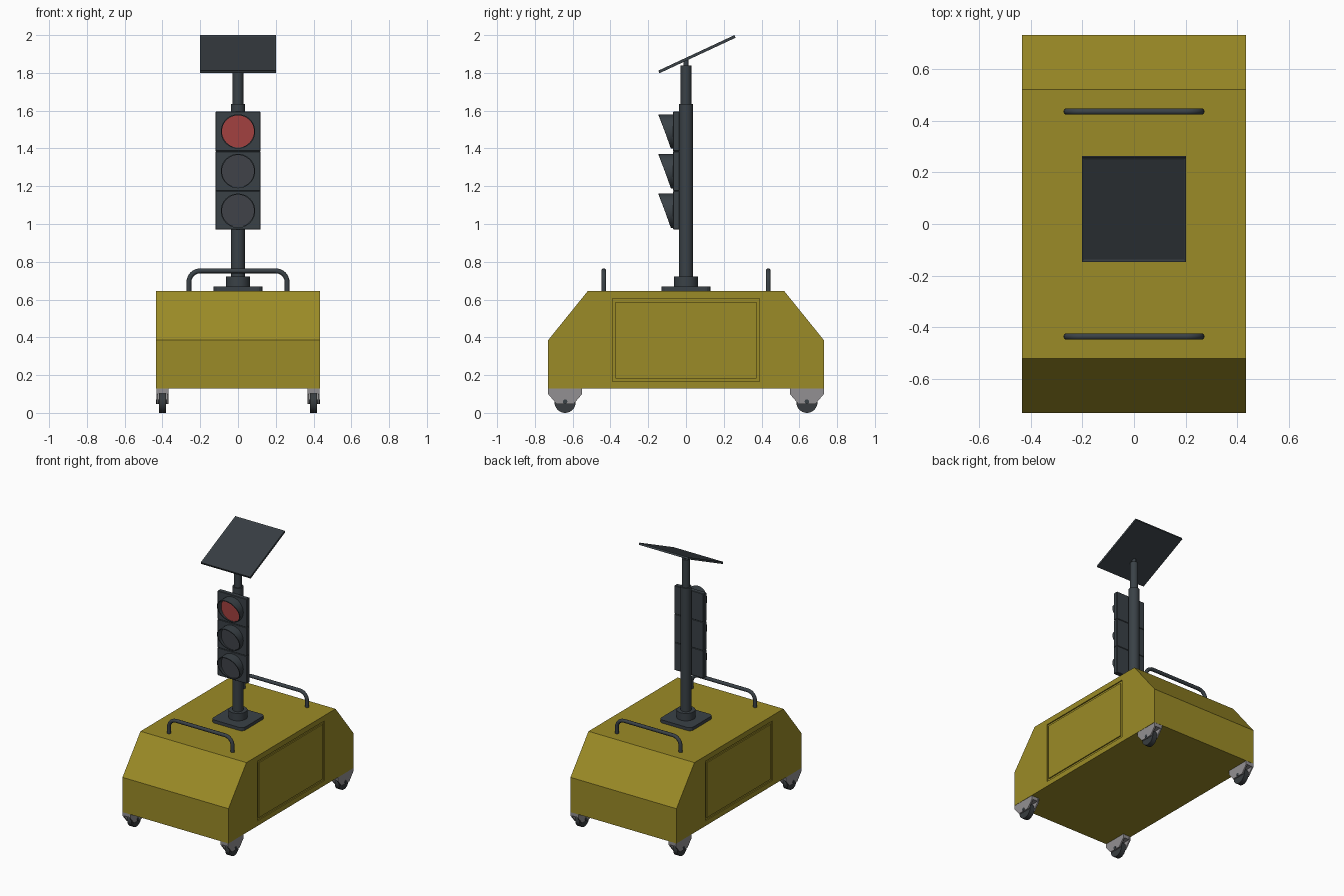
import bpy, bmesh, math
from mathutils import Matrix

if "Cube" in bpy.data.objects:
    bpy.data.objects.remove(bpy.data.objects["Cube"])


def material(name, rgb):
    m = bpy.data.materials.new(name)
    m.diffuse_color = (*rgb, 1)
    m.use_nodes = True
    m.node_tree.nodes["Principled BSDF"].inputs["Base Color"].default_value = m.diffuse_color
    return m


YELLOW = material("olive yellow", (0.33, 0.26, 0.02))
DARK = material("dark slate", (0.042, 0.053, 0.062))
LENS = material("unlit lens", (0.050, 0.055, 0.065))
RED = material("red lens", (0.36, 0.052, 0.050))
STEEL = material("grey steel", (0.29, 0.28, 0.29))
RUBBER = material("wheel rubber", (0.040, 0.046, 0.050))
CELL = material("solar cell", (0.038, 0.046, 0.054))


def finish(name, bm, mat, smooth=False):
    bmesh.ops.recalc_face_normals(bm, faces=bm.faces)
    me = bpy.data.meshes.new(name)
    bm.to_mesh(me)
    bm.free()
    me.materials.append(mat)
    ob = bpy.data.objects.new(name, me)
    bpy.context.collection.objects.link(ob)
    if smooth:
        bpy.ops.object.select_all(action='DESELECT')
        ob.select_set(True)
        bpy.context.view_layer.objects.active = ob
        bpy.ops.object.shade_smooth_by_angle(angle=math.radians(35))
    return ob


def box(name, lo, hi, mat, bevel=0):
    bm = bmesh.new()
    bmesh.ops.create_cube(bm, size=1)
    for v in bm.verts:
        v.co = [(a + b) / 2 + c * (b - a) for a, b, c in zip(lo, hi, v.co)]
    if bevel:
        bmesh.ops.bevel(bm, geom=bm.edges[:], offset=bevel, segments=1, affect='EDGES')
    return finish(name, bm, mat)


def cylinder(name, centre, r, depth, mat, axis='Z', segments=32):
    bm = bmesh.new()
    rot = {'Z': Matrix(), 'X': Matrix.Rotation(math.pi / 2, 4, 'Y'),
           'Y': Matrix.Rotation(math.pi / 2, 4, 'X')}[axis]
    bmesh.ops.create_cone(bm, cap_ends=True, segments=segments, radius1=r, radius2=r,
                          depth=depth, matrix=Matrix.Translation(centre) @ rot)
    return finish(name, bm, mat, True)


def prism(name, profile, x0, x1, mat):
    """Extrude a (y, z) profile along x."""
    bm = bmesh.new()
    f = bm.faces.new([bm.verts.new((x0, y, z)) for y, z in profile])
    ext = bmesh.ops.extrude_face_region(bm, geom=[f])["geom"]
    bmesh.ops.translate(bm, vec=(x1 - x0, 0, 0),
                        verts=[g for g in ext if isinstance(g, bmesh.types.BMVert)])
    return finish(name, bm, mat)


def ring_solid(name, loops, mat, smooth=False):
    """Closed ring through four matching loops of points."""
    bm = bmesh.new()
    vs = [[bm.verts.new(p) for p in loop] for loop in loops]
    n = len(vs[0])
    for a in range(4):
        p, q = vs[a], vs[(a + 1) % 4]
        for i in range(n):
            j = (i + 1) % n
            bm.faces.new((p[i], p[j], q[j], q[i]))
    return finish(name, bm, mat, smooth)


# Trailer body with a grooved service door on each side
body = prism("trailer_body", [(-.73, .128), (.73, .128), (.73, .385), (.52, .645),
                              (-.52, .645), (-.73, .385)], -.433, .433, YELLOW)


def door_rect(x, inset):
    y, z0, z1 = .39 - inset, .165 + inset, .605 - inset
    return [(x, -y, z0), (x, y, z0), (x, y, z1), (x, -y, z1)]


for s in (-1, 1):
    cutter = ring_solid("door_groove_cutter", [door_rect(s * .425, 0), door_rect(s * .5, 0),
                        door_rect(s * .5, .017), door_rect(s * .425, .017)], YELLOW)
    cutter.hide_render = True
    cutter.hide_viewport = True
    mod = body.modifiers.new("door_groove", 'BOOLEAN')
    mod.operation = 'DIFFERENCE'
    mod.solver = 'EXACT'
    mod.object = cutter

# Casters
FORK = [(-.09, .128), (.09, .128), (.09, .10), (.045, .047), (-.045, .047), (-.09, .10)]
for sx in (-1, 1):
    for sy in (-1, 1):
        x, y = sx * .4, sy * .64
        box("caster_top", (x - .031, y - .088, .103), (x + .031, y + .088, .129), STEEL)
        for s in (-1, 1):
            prism("caster_fork", [(y + a, b) for a, b in FORK],
                  x + s * .021, x + s * .031, STEEL)
        cylinder("wheel", (x, y, .056), .056, .036, RUBBER, 'X')
        cylinder("axle", (x, y, .06), .012, .066, DARK, 'X', 12)

# Grab handles
for sy in (-1, 1):
    cu = bpy.data.curves.new("grab_handle", 'CURVE')
    cu.dimensions = '3D'
    cu.bevel_depth = .013
    cu.bevel_resolution = 3
    cu.use_fill_caps = True
    half = [(.26, .64)] + [(.20 + .06 * math.cos(a), .692 + .06 * math.sin(a))
                           for a in [i * math.pi / 12 for i in range(7)]]
    pts = half + [(-x, z) for x, z in reversed(half)]
    sp = cu.splines.new('POLY')
    sp.points.add(len(pts) - 1)
    for p, (x, z) in zip(sp.points, pts):
        p.co = (x, sy * .435, z, 1)
    sp.use_smooth = True
    cu.materials.append(DARK)
    ob = bpy.data.objects.new("grab_handle", cu)
    bpy.context.collection.objects.link(ob)

# Mast: base plate with rounded corners, sleeve, telescoping poles
bm = bmesh.new()
bmesh.ops.create_cube(bm, size=1, matrix=Matrix.Translation((0, 0, .656))
                      @ Matrix.Diagonal((.262, .262, .024, 1)))
bmesh.ops.bevel(bm, geom=[e for e in bm.edges if abs(e.verts[0].co.z - e.verts[1].co.z) > .01],
                offset=.03, segments=4, profile=.5, affect='EDGES')
finish("mast_base_plate", bm, DARK)
cylinder("mast_sleeve", (0, 0, .694), .063, .058, DARK)
cylinder("lower_mast", (0, 0, 1.15), .037, .97, DARK)
cylinder("upper_mast", (0, 0, 1.735), .028, .21, DARK)
cylinder("panel_neck", (0, 0, 1.853), .014, .034, DARK, 'Z', 16)

# Signal head: three sections, each with a lens and an obliquely cut visor
for i, z in enumerate((1.07, 1.28, 1.49)):
    box("signal_section", (-.12, -.068, z - .105 + (.005 if i == 0 else 0)),
        (.12, -.034, z + .105), DARK, .003)
    cylinder("signal_lens", (0, -.070, z), .086, .008, RED if i == 2 else LENS, 'Y', 40)

    def visor_loop(r, front):
        out = []
        for k in range(40):
            a = k * math.tau / 40
            h = math.sin(a)
            y = -.1125 - .0325 * h if front else -.066
            out.append((r * math.cos(a), y, z + r * h))
        return out

    ring_solid("signal_visor", [visor_loop(.091, 0), visor_loop(.091, 1),
                                visor_loop(.085, 1), visor_loop(.085, 0)], DARK, True)

# Tilted solar panel with inset cell area
bm = bmesh.new()
bmesh.ops.create_cube(bm, size=1, matrix=Matrix.Diagonal((.404, .445, .015, 1)))
top = max(bm.faces, key=lambda f: f.calc_center_median().z)
bmesh.ops.inset_individual(bm, faces=[top], thickness=.012, depth=-.003)
top.material_index = 1
panel = finish("solar_panel", bm, DARK)
panel.data.materials.append(CELL)
panel.location = (0, .058, 1.899)
panel.rotation_euler = (math.radians(25), 0, 0)
